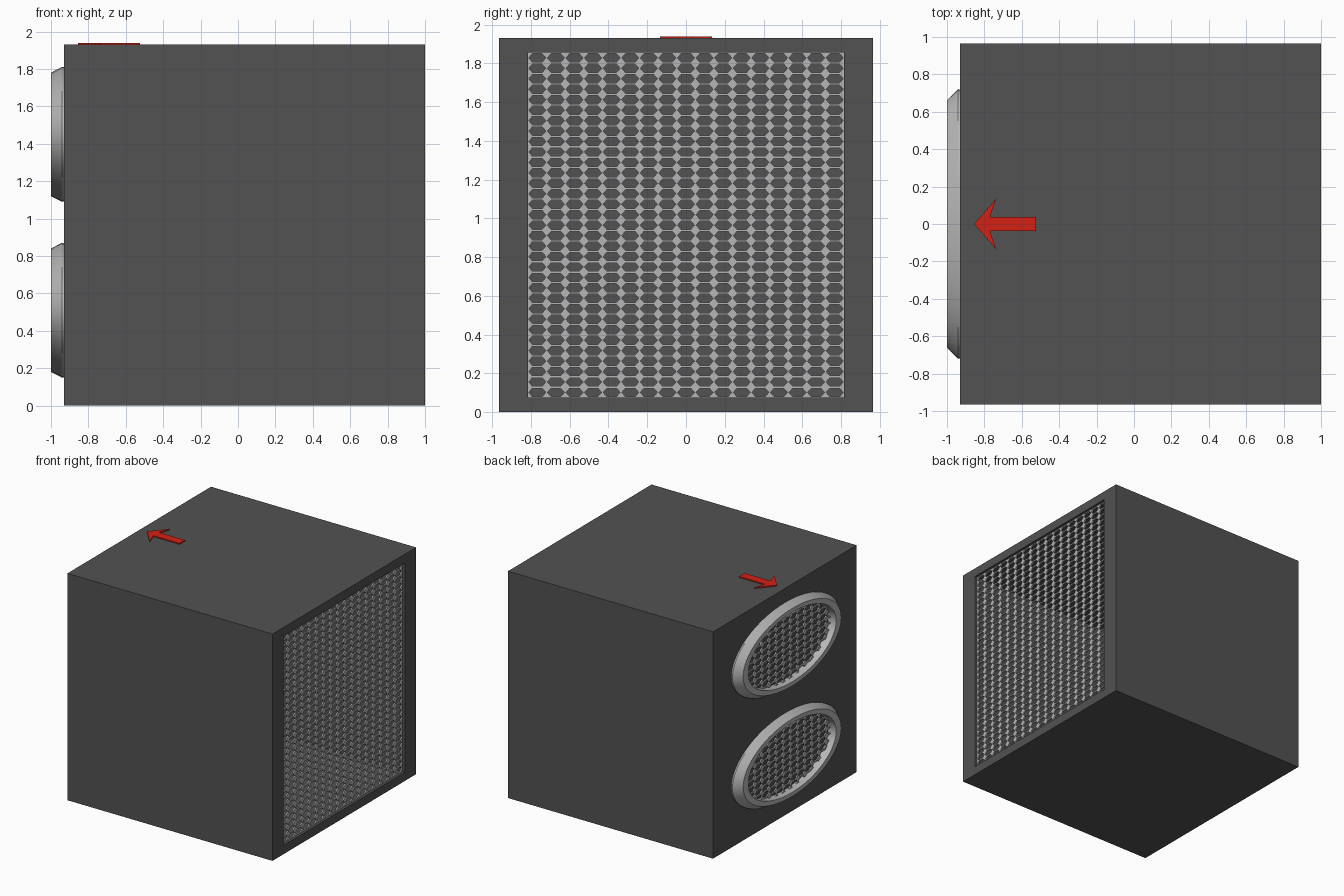
import bpy, bmesh, math

if "Cube" in bpy.data.objects:
    bpy.data.objects.remove(bpy.data.objects["Cube"])


def material(name, rgb):
    m = bpy.data.materials.new(name)
    m.diffuse_color = (*rgb, 1)
    m.use_nodes = True
    m.node_tree.nodes["Principled BSDF"].inputs["Base Color"].default_value = m.diffuse_color
    return m


DARK = material("dark_grey", (0.085, 0.085, 0.085))
LIGHT = material("light_grey", (0.47, 0.47, 0.47))
RED = material("red", (0.65, 0.015, 0.007))


def finish(name, bm, mat):
    bmesh.ops.recalc_face_normals(bm, faces=bm.faces)
    me = bpy.data.meshes.new(name)
    bm.to_mesh(me)
    bm.free()
    me.materials.append(mat)
    ob = bpy.data.objects.new(name, me)
    bpy.context.collection.objects.link(ob)
    return ob


def loft(bm, loops, cap=False, closed=False):
    """Join successive point loops with quads."""
    rings = [[bm.verts.new(p) for p in loop] for loop in loops]
    n = len(rings[0])
    pairs = list(zip(rings, rings[1:]))
    if closed:
        pairs.append((rings[-1], rings[0]))
    for a, b in pairs:
        for i in range(n):
            j = (i + 1) % n
            bm.faces.new((a[i], a[j], b[j], b[i]))
    if cap:
        bm.faces.new(rings[0])
        bm.faces.new(rings[-1])


def rect(x, hy, z0, z1):
    return [(x, -hy, z0), (x, hy, z0), (x, hy, z1), (x, -hy, z1)]


# Hollow housing, open on the right side
S, H = 0.965, 1.93
OY, OZ0, OZ1 = 0.815, 0.075, 1.855
bm = bmesh.new()
loft(bm, [rect(-0.93, S, 0, H), rect(1, S, 0, H),
          rect(1, OY, OZ0, OZ1), rect(-0.90, OY, OZ0, OZ1)], cap=True)
finish("housing", bm, DARK)

# Perforated grilles: rectangular cells with wide hexagonal holes
COLS, ROWS = 17, 33
W, D = 2 * OY / COLS, (OZ1 - OZ0) / ROWS
OUTER = [(.5, 0), (.5, .5), (-.5, .5), (-.5, 0), (-.5, -.5), (.5, -.5)]
HOLE = [(.46, 0), (.26, .4), (-.26, .4), (-.46, 0), (-.26, -.4), (.26, -.4)]


def grille(name, x, cz, cols, rows, keep=lambda y, z: True):
    bm = bmesh.new()
    for c in range(cols):
        for r in range(rows):
            y, z = (c - (cols - 1) / 2) * W, (r - (rows - 1) / 2) * D
            if keep(y, z):
                loft(bm, [[(x, y + u * W, cz + z + v * D) for u, v in pts]
                          for pts in (OUTER, HOLE)])
    bmesh.ops.remove_doubles(bm, verts=bm.verts, dist=0.0005)
    ob = finish(name, bm, LIGHT)
    mod = ob.modifiers.new("thickness", "SOLIDIFY")
    mod.thickness = 0.012
    mod.offset = 0


grille("intake_grille", 0.972, (OZ0 + OZ1) / 2, COLS, ROWS)

# Two oval outlet rings on the left side, each with its own grille
PROFILE = [(-0.93, .36), (-0.942, .36), (-1, .33), (-1, .295), (-0.93, .29)]
N = 64
for label, cz in (("lower", 0.51), ("upper", 1.45)):
    bm = bmesh.new()
    loft(bm, [[(x, 2 * r * math.cos(2 * math.pi * i / N),
                cz + r * math.sin(2 * math.pi * i / N)) for i in range(N)]
              for x, r in PROFILE], closed=True)
    ring = finish(label + "_outlet_ring", bm, LIGHT)
    bpy.context.view_layer.objects.active = ring
    ring.select_set(True)
    bpy.ops.object.shade_smooth_by_angle(angle=math.radians(25))
    ring.select_set(False)
    grille(label + "_outlet_grille", -0.948, cz, 15, 13,
           lambda y, z: math.hypot(y / 2, z) < 0.31)

# Flow direction arrow on top
half = [(-0.855, 0), (-0.738, 0.135), (-0.77, 0.037), (-0.525, 0.037)]
outline = half + [(x, -y) for x, y in reversed(half[1:])]
bm = bmesh.new()
loft(bm, [[(x, y, z) for x, y in outline] for z in (1.93, 1.939)], cap=True)
finish("flow_arrow", bm, RED)
